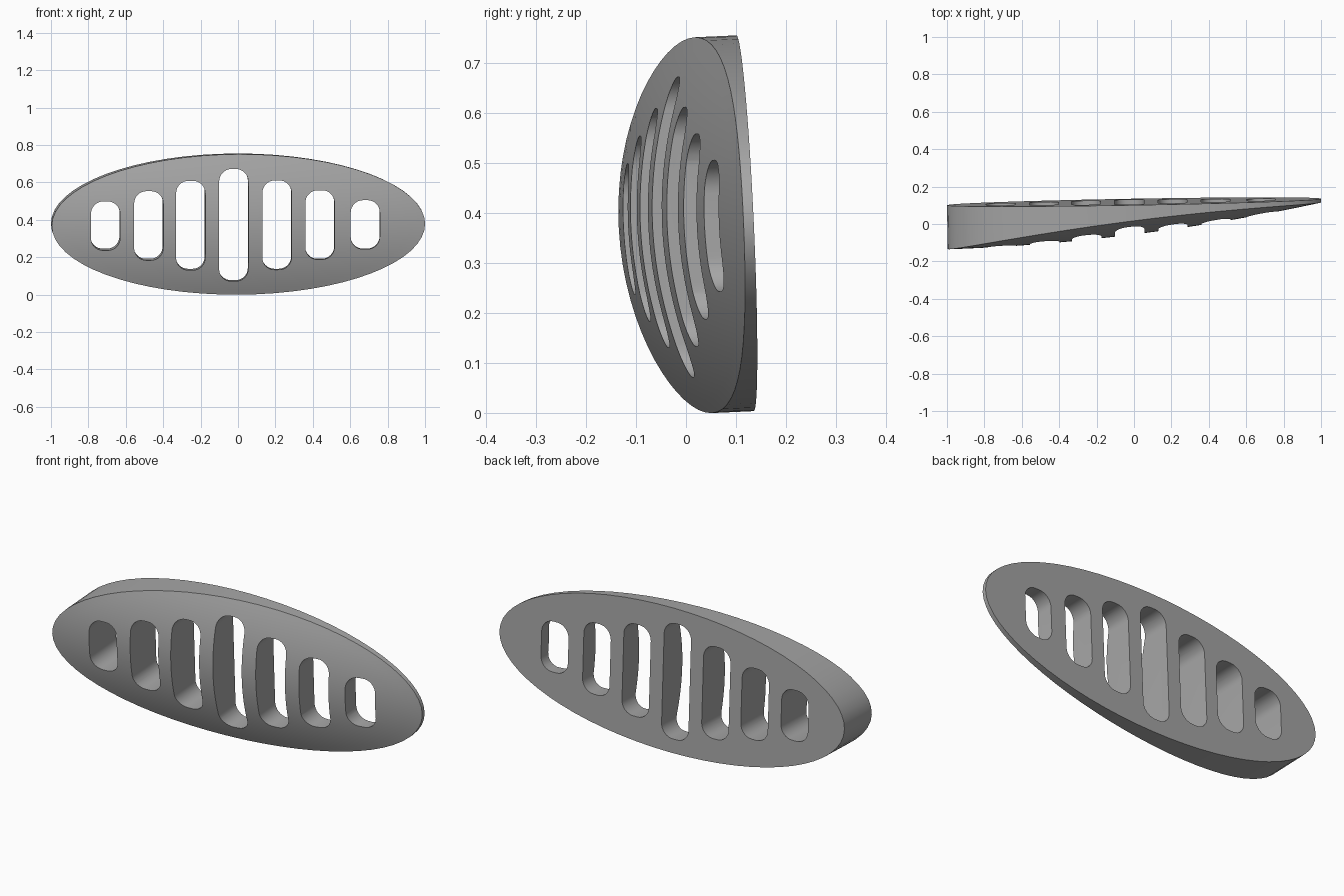
import bpy, bmesh
from math import sin, cos, pi
from mathutils import Vector

cube = bpy.data.objects.get("Cube")
if cube:
    bpy.data.objects.remove(cube, do_unlink=True)

MID = 0.379                               # height of the plate centre
DRAFT = Vector((0.0175, -1, -0.046))      # direction all side walls run in

grey = bpy.data.materials.new("grey")
grey.use_nodes = True
COLOUR = (0.38, 0.38, 0.38, 1)
grey.diffuse_color = COLOUR
grey.node_tree.nodes["Principled BSDF"].inputs["Base Color"].default_value = COLOUR


def back_point(x, h):
    """Point on the flat, slightly tilted back; h is the height above centre."""
    return Vector((x, 0.118 + 0.0175 * x - 0.046 * h, MID + h))


def front_point(x, h):
    """Follow the wall direction from the back to the domed front."""
    p = back_point(x, h)
    t = 0.0
    for _ in range(6):
        q = p + DRAFT * t
        dz = q.z - MID
        dome = -0.055 + 0.125 * q.x + 0.045 * q.x ** 2 - 0.04 * dz + 0.63 * dz ** 2
        t = p.y - dome
    return p + DRAFT * t


def make_object(name, bm):
    bmesh.ops.recalc_face_normals(bm, faces=bm.faces)
    mesh = bpy.data.meshes.new(name)
    bm.to_mesh(mesh)
    bm.free()
    mesh.materials.append(grey)
    obj = bpy.data.objects.new(name, mesh)
    bpy.context.collection.objects.link(obj)
    return obj


def bridge(bm, a, b):
    n = len(a)
    for i in range(n):
        bm.faces.new((a[i], a[(i + 1) % n], b[(i + 1) % n], b[i]))


# Oval plate: flat back, wall and domed front made of concentric rings
SIDES, RINGS = 64, 14
bm = bmesh.new()
angles = [2 * pi * i / SIDES for i in range(SIDES)]
outer = [bm.verts.new(back_point(cos(a), 0.3755 * sin(a))) for a in angles]
bm.faces.new(outer)
for r in range(RINGS, 0, -1):
    s = r / RINGS
    ring = [bm.verts.new(front_point(s * cos(a), 0.3755 * s * sin(a))) for a in angles]
    bridge(bm, outer, ring)
    outer = ring
tip = bm.verts.new(front_point(0, 0))
for i in range(SIDES):
    bm.faces.new((outer[i], outer[(i + 1) % SIDES], tip))
plate = make_object("slotted_oval_plate", bm)


# Rounded slots cut through the plate
def slot_cutter(x, half_height, half_width=0.078, radius=0.066, steps=8):
    bm = bmesh.new()
    outline = []
    for k, (sx, sz) in enumerate(((1, 1), (-1, 1), (-1, -1), (1, -1))):
        for j in range(steps + 1):
            a = (k + j / steps) * pi / 2
            outline.append((x + sx * (half_width - radius) + radius * cos(a),
                            sz * (half_height - radius) + radius * sin(a) - 0.002))
    ends = [[bm.verts.new(back_point(*p) + DRAFT * t) for p in outline] for t in (-0.1, 0.45)]
    bridge(bm, *ends)
    for end in ends:
        bm.faces.new(end)
    return make_object("slot_cutter", bm)


bpy.context.view_layer.objects.active = plate
slots = zip((-0.712, -0.481, -0.256, -0.0255, 0.206, 0.436, 0.679),
            (0.131, 0.185, 0.239, 0.30, 0.239, 0.185, 0.131))
for x, half_height in slots:
    cutter = slot_cutter(x, half_height)
    cutter.hide_render = True
    mod = plate.modifiers.new("slot", "BOOLEAN")
    mod.operation = "DIFFERENCE"
    mod.solver = "EXACT"
    mod.object = cutter
    bpy.ops.object.modifier_apply(modifier=mod.name)
    bpy.data.objects.remove(cutter, do_unlink=True)

# Smooth dome and wall with crisp edges
for obj in bpy.context.selected_objects:
    obj.select_set(False)
plate.select_set(True)
bpy.ops.object.shade_smooth_by_angle(angle=pi / 6)
